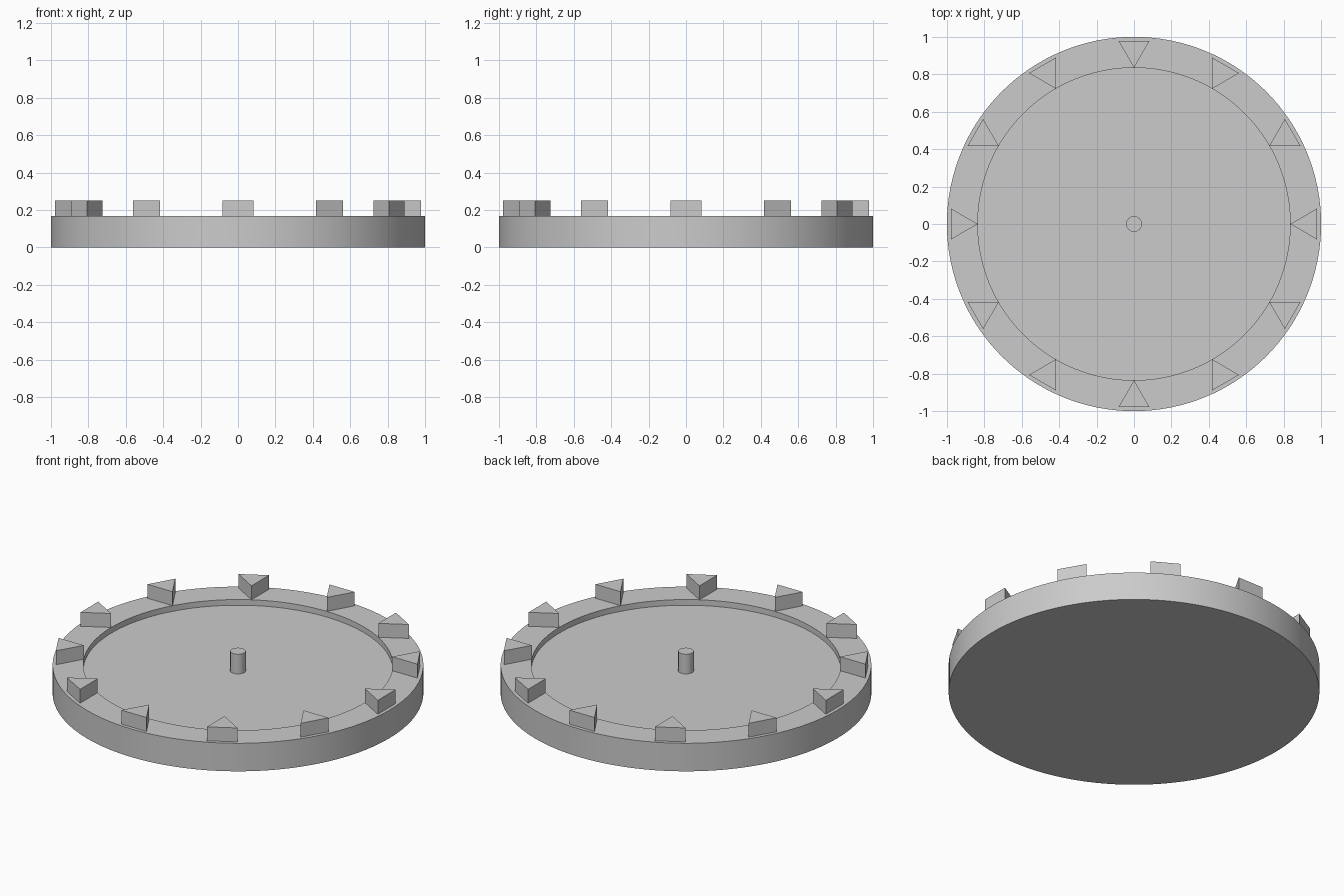
import bpy
import bmesh
from math import cos, sin, pi, radians

cube = bpy.data.objects.get("Cube")
if cube:
    bpy.data.objects.remove(cube, do_unlink=True)

grey = bpy.data.materials.new("light grey")
grey.use_nodes = True
colour = (0.6, 0.6, 0.6, 1)
grey.diffuse_color = colour
grey.node_tree.nodes["Principled BSDF"].inputs["Base Color"].default_value = colour

RIM_TOP, FLOOR, PEG_TOP = 0.167, 0.133, 0.25
OUTER, INNER = 1.0, 0.835


def finish(obj, name):
    obj.name = name
    obj.data.materials.clear()
    obj.data.materials.append(grey)
    bpy.ops.object.select_all(action="DESELECT")
    obj.select_set(True)
    bpy.context.view_layer.objects.active = obj
    bpy.ops.object.shade_smooth_by_angle(angle=radians(30))


def prism(name, sides, radius, x, y, bottom, top, turn=0.0):
    """Upright prism whose first corner points along the turn angle."""
    corners = [turn + 2 * pi * i / sides for i in range(sides)]
    bm = bmesh.new()
    face = bm.faces.new([bm.verts.new((x + radius * cos(a), y + radius * sin(a), bottom))
                         for a in corners])
    bm.normal_update()
    extruded = bmesh.ops.extrude_face_region(bm, geom=[face], use_keep_orig=True)
    moved = [v for v in extruded["geom"] if isinstance(v, bmesh.types.BMVert)]
    bmesh.ops.translate(bm, verts=moved, vec=(0, 0, top - bottom))
    bmesh.ops.recalc_face_normals(bm, faces=bm.faces[:])
    mesh = bpy.data.meshes.new(name)
    bm.to_mesh(mesh)
    bm.free()
    obj = bpy.data.objects.new(name, mesh)
    bpy.context.collection.objects.link(obj)
    finish(obj, name)


# Dish: one turned solid with a raised rim around a shallow recess
SEGMENTS = 128
profile = [(OUTER, 0), (OUTER, RIM_TOP), (INNER, RIM_TOP), (INNER, FLOOR)]
bm = bmesh.new()
rings = [[bm.verts.new((r * cos(2 * pi * i / SEGMENTS), r * sin(2 * pi * i / SEGMENTS), z))
          for i in range(SEGMENTS)] for r, z in profile]
for low, high in zip(rings, rings[1:]):
    for i in range(SEGMENTS):
        j = (i + 1) % SEGMENTS
        bm.faces.new((low[i], low[j], high[j], high[i]))
bm.faces.new(rings[-1])
bm.faces.new(rings[0][::-1])
bmesh.ops.recalc_face_normals(bm, faces=bm.faces[:])
mesh = bpy.data.meshes.new("dish")
bm.to_mesh(mesh)
bm.free()
dish = bpy.data.objects.new("dish", mesh)
bpy.context.collection.objects.link(dish)
finish(dish, "dish")

# Centre pin
prism("centre_pin", 32, 0.042, 0, 0, FLOOR, PEG_TOP)

# Twelve triangular markers; each turns three times as fast as it goes round
for hour in range(12):
    a = hour * pi / 6
    prism(f"marker_{hour + 1}", 3, 0.096, 0.931 * cos(a), 0.931 * sin(a),
          RIM_TOP, PEG_TOP, turn=pi - 3 * a)
